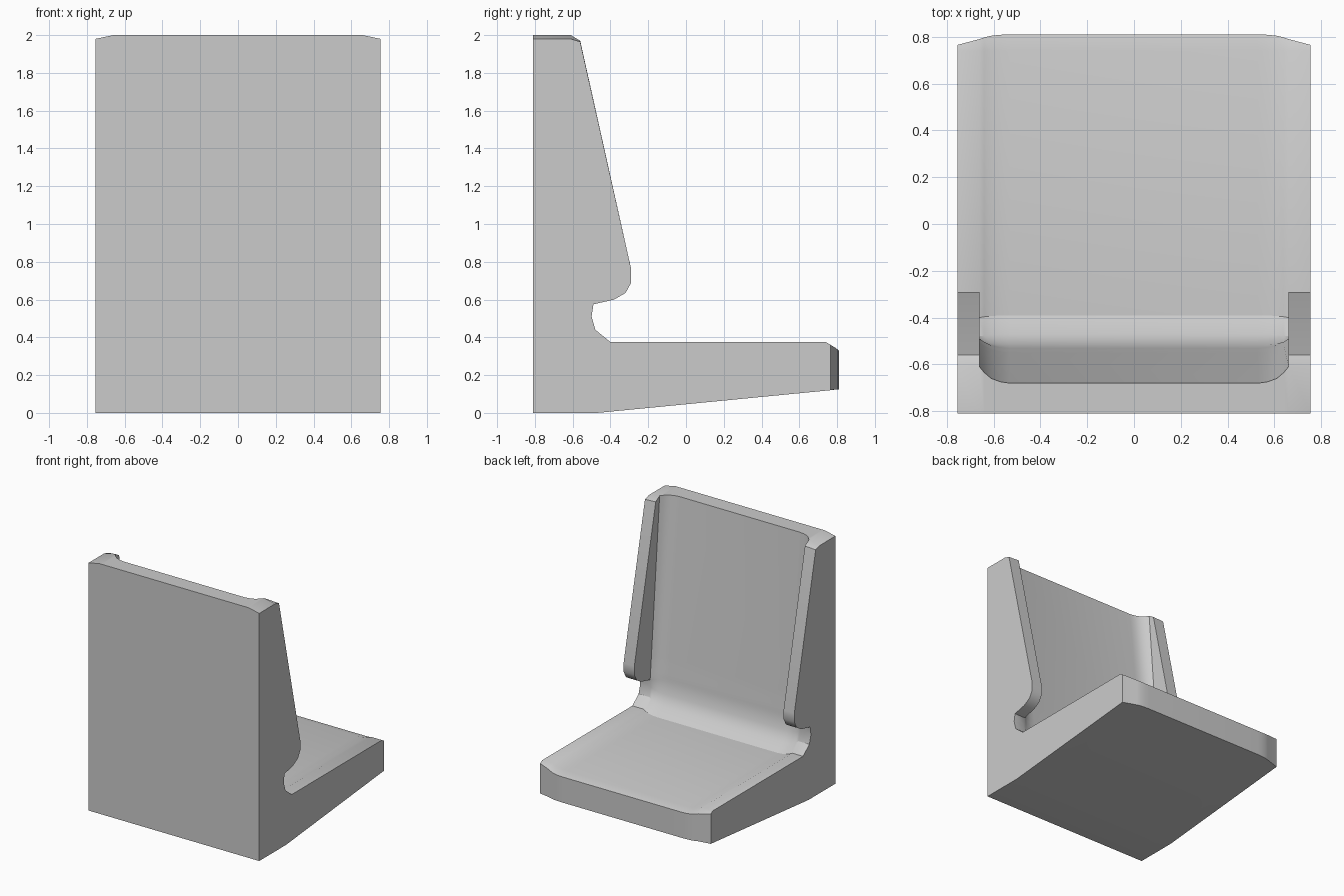
import bpy, bmesh

if "Cube" in bpy.data.objects:
    bpy.data.objects.remove(bpy.data.objects["Cube"])

# Side profiles as (y, z), all with matching points: bottom, front lip, seat, fillet, back, top
CENTRE = [(-.81, 0), (-.47, 0), (.81, .125), (.81, .33), (.74, .35), (-.39, .348),
          (-.47, .40), (-.515, .48), (-.53, .58), (-.532, .60), (-.536, .64),
          (-.543, .69), (-.55, .76), (-.677, 1.97), (-.68, 2), (-.81, 2)]
EDGE = [(-.81, 0), (-.47, 0), (.79, .125), (.79, .345), (.74, .375), (-.40, .375),
        (-.48, .44), (-.50, .51), (-.49, .575), (-.492, .60), (-.495, .635),
        (-.50, .69), (-.506, .76), (-.607, 1.97), (-.61, 2), (-.81, 2)]
# The side wing bulges forward from the edge of the backrest
WING = EDGE[:9] + [(-.38, .60), (-.32, .635), (-.29, .69), (-.29, .76),
                   (-.56, 1.97), (-.61, 2), (-.81, 2)]
# Outer side: front corner cut back and top corner lowered
OUTER = list(WING)
OUTER[2:4] = [(.765, .12), (.765, .36)]
OUTER[13:] = [(-.56, 1.965), (-.61, 1.98), (-.81, 1.98)]


def blend(a, b, t):
    return [(p[0] + (q[0] - p[0]) * t, p[1] + (q[1] - p[1]) * t) for p, q in zip(a, b)]


# Cross-sections from the middle out to one side, then mirrored
half = [(.53, CENTRE), (.57, blend(CENTRE, EDGE, .08)), (.61, blend(CENTRE, EDGE, .29)),
        (.64, blend(CENTRE, EDGE, .65)), (.66, EDGE), (.66, WING), (.755, OUTER)]
sections = [(-x, p) for x, p in reversed(half)] + half

# Seat shell: loft through the sections and close both sides
bm = bmesh.new()
rings = [[bm.verts.new((x, y, z)) for y, z in prof] for x, prof in sections]
n = len(CENTRE)
for a, b in zip(rings, rings[1:]):
    for i in range(n):
        j = (i + 1) % n
        bm.faces.new((a[i], a[j], b[j], b[i]))
bm.faces.new(rings[0])
bm.faces.new(rings[-1])
bmesh.ops.remove_doubles(bm, verts=bm.verts, dist=.0005)
bmesh.ops.dissolve_degenerate(bm, edges=bm.edges, dist=.0005)
bmesh.ops.recalc_face_normals(bm, faces=bm.faces)
mesh = bpy.data.meshes.new("seat_shell")
bm.to_mesh(mesh)
bm.free()
seat = bpy.data.objects.new("seat_shell", mesh)
bpy.context.collection.objects.link(seat)
bpy.context.view_layer.objects.active = seat
seat.select_set(True)
bpy.ops.object.shade_smooth_by_angle(angle=.55)
